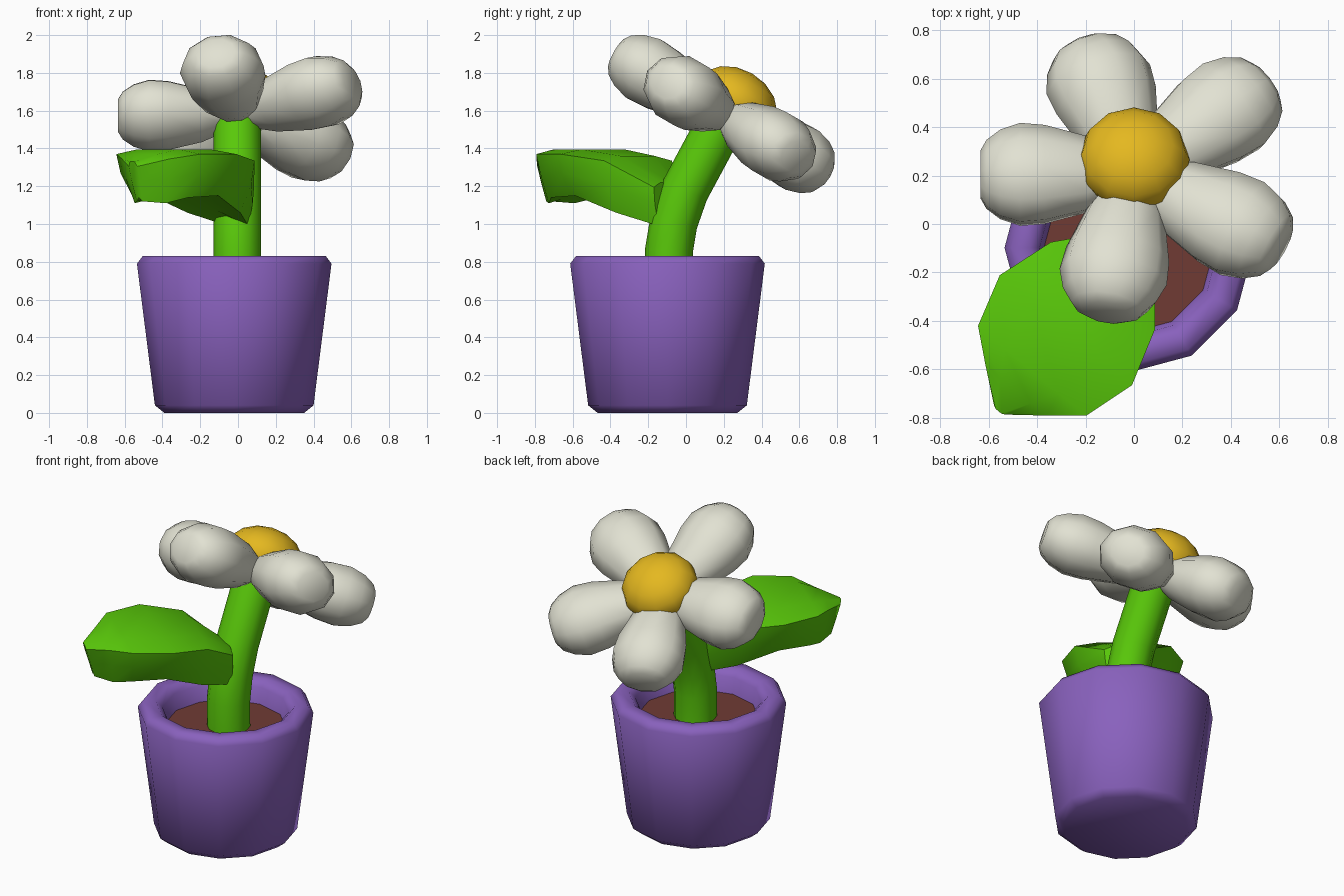
import bpy, bmesh, math
from mathutils import Vector, Matrix

if "Cube" in bpy.data.objects:
    bpy.data.objects.remove(bpy.data.objects["Cube"])


def material(name, rgb):
    m = bpy.data.materials.new(name)
    m.diffuse_color = (*rgb, 1)
    m.use_nodes = True
    m.node_tree.nodes["Principled BSDF"].inputs["Base Color"].default_value = m.diffuse_color
    return m


PURPLE = material("purple", (0.25, 0.12, 0.51))
SOIL = material("soil brown", (0.16, 0.043, 0.034))
GREEN = material("leaf green", (0.10, 0.58, 0.003))
WHITE = material("petal white", (0.76, 0.76, 0.65))
YELLOW = material("yellow", (0.78, 0.48, 0.014))


def finish(name, bm, mat, angle):
    bmesh.ops.recalc_face_normals(bm, faces=bm.faces)
    me = bpy.data.meshes.new(name)
    bm.to_mesh(me)
    bm.free()
    me.materials.append(mat)
    ob = bpy.data.objects.new(name, me)
    bpy.context.collection.objects.link(ob)
    bpy.ops.object.select_all(action='DESELECT')
    ob.select_set(True)
    bpy.context.view_layer.objects.active = ob
    bpy.ops.object.shade_smooth_by_angle(angle=math.radians(angle))
    return ob


def loft(name, rings, mat, angle=55):
    """Skin a list of equal-length point rings and cap both ends."""
    bm = bmesh.new()
    rows = [[bm.verts.new(p) for p in ring] for ring in rings]
    n = len(rows[0])
    for a, b in zip(rows, rows[1:]):
        for i in range(n):
            j = (i + 1) % n
            bm.faces.new((a[i], a[j], b[j], b[i]))
    bm.faces.new(rows[0][::-1])
    bm.faces.new(rows[-1])
    return finish(name, bm, mat, angle)


def ellipse(c, ax, ay, rx, ry, n):
    return [c + ax * rx * math.cos(2 * math.pi * i / n) + ay * ry * math.sin(2 * math.pi * i / n)
            for i in range(n)]


X, Y, Z = Vector((1, 0, 0)), Vector((0, 1, 0)), Vector((0, 0, 1))


def lathe(name, profile, mat, angle=55):
    return loft(name, [ellipse(Vector((-0.02, -0.098, z)), X, Y, r, r, 12) for r, z in profile], mat, angle)


# pot with rounded rim, and soil inside
lathe("pot", [(0.37, 0), (0.42, 0.04), (0.515, 0.79), (0.485, 0.83), (0.41, 0.83),
              (0.37, 0.79), (0.345, 0.65)], PURPLE)
lathe("soil", [(0.345, 0.65), (0.352, 0.69)], SOIL, 30)

# bent stem
path = [(-0.09, 0.66), (-0.09, 0.86), (-0.065, 1.01), (-0.005, 1.18), (0.14, 1.45), (0.2, 1.56)]
pts = [Vector((-0.004, y, z)) for y, z in path]
rings = []
for i, p in enumerate(pts):
    t = (pts[min(i + 1, len(pts) - 1)] - pts[max(i - 1, 0)]).normalized()
    rings.append(ellipse(p, X, t.cross(X), 0.127, 0.127, 12))
loft("stem", rings, GREEN)

# leaf: thick blade, stations are (distance, half width, top, bottom, bottom set-back)
base = Vector((0, -0.1, 0))
out, side = Vector((-0.64, -0.77, 0)), Vector((0.77, -0.64, 0))
rings = []
for d, w, top, bot, back in [(0.0, 0.11, 1.22, 0.99, 0), (0.2, 0.28, 1.36, 1.06, 0),
                             (0.44, 0.355, 1.395, 1.15, 0), (0.66, 0.29, 1.395, 1.14, 0.02),
                             (0.765, 0.165, 1.37, 1.11, 0.04), (0.875, 0.03, 1.33, 1.12, 0.06)]:
    mid = top * 0.5 + bot * 0.5
    section = [(-1, top - 0.025), (-0.5, top), (0.5, top), (1, top - 0.025), (0.92, mid),
               (0.65, bot), (0, bot + 0.02), (-0.65, bot), (-0.92, mid)]
    rings.append([base + out * (d - back * (top - z) / (top - bot)) + side * (w * s) + Z * z
                  for s, z in section])
loft("leaf", rings, GREEN, 50)

# tilted flower head: five plump petals
TILT = math.radians(30)
normal = Vector((0, math.sin(TILT), math.cos(TILT)))
down = Vector((0, math.cos(TILT), -math.sin(TILT)))
heart = Vector((0, 0.205, 1.574))
petals = [(39, 0.695), (108, 0.645), (180, 0.635), (260, 0.67), (330, 0.70)]
shape = [(0.08, 0.42), (0.3, 0.74), (0.58, 0.96), (0.74, 1.0), (0.87, 0.87), (0.96, 0.67), (1.0, 0.46)]
for k, (ang, length) in enumerate(petals):
    a = math.radians(ang)
    along = X * math.cos(a) + down * math.sin(a)
    across = normal.cross(along)
    rings = [ellipse(heart + along * (f * length), across, normal, 0.225 * s, 0.188 * s, 10)
             for f, s in shape]
    loft("petal_%d" % (k + 1), rings, WHITE)

# domed flower centre
bm = bmesh.new()
m = (Matrix.Translation((0, 0.265, 1.65)) @ Matrix.Rotation(-TILT, 4, 'X')
     @ Matrix.Diagonal((0.23, 0.23, 0.17, 1)))
bmesh.ops.create_uvsphere(bm, u_segments=12, v_segments=8, radius=1, matrix=m)
finish("flower_centre", bm, YELLOW, 60)
